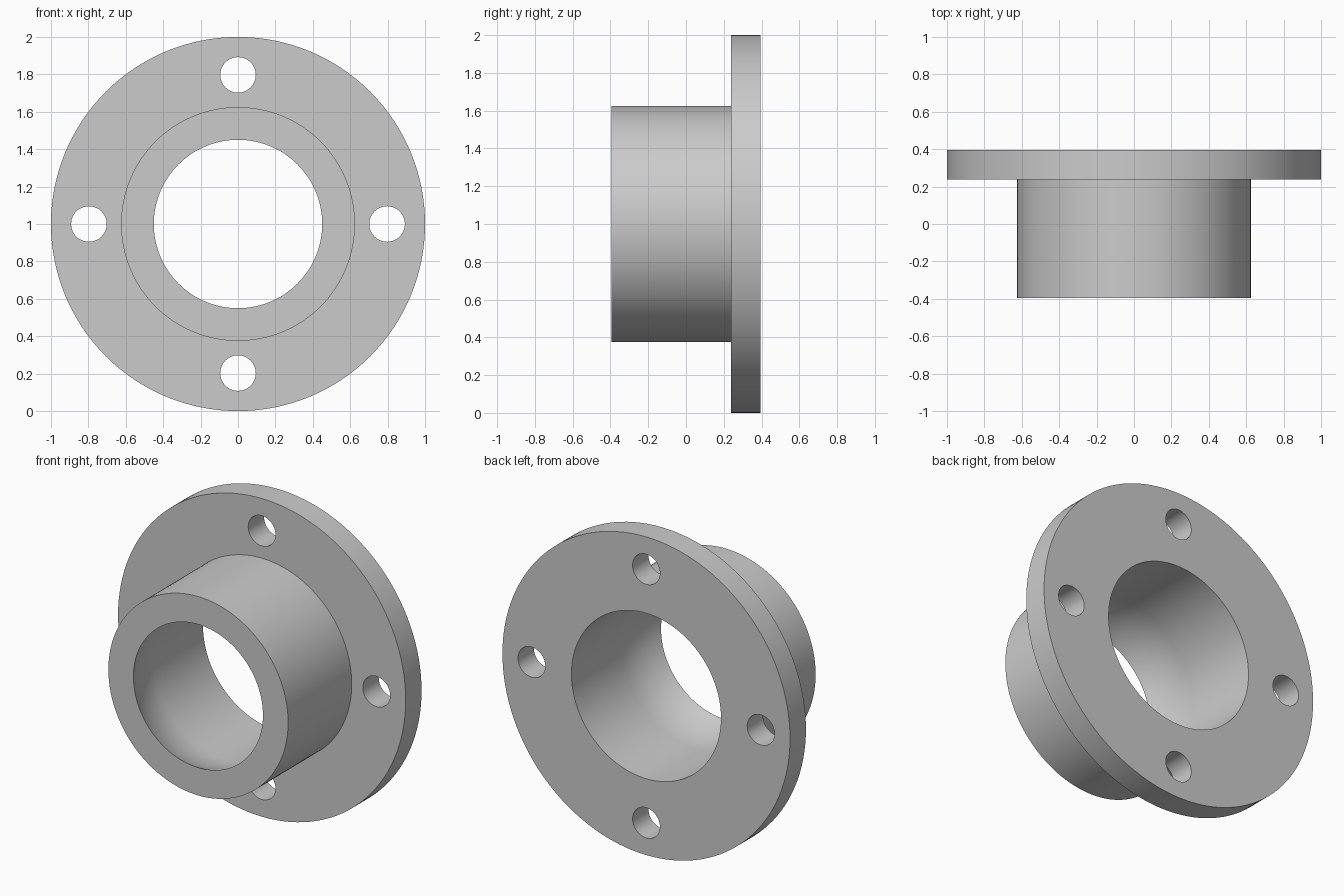
import bpy, bmesh, math
from mathutils import Matrix, Vector

if "Cube" in bpy.data.objects:
    bpy.data.objects.remove(bpy.data.objects["Cube"])

SEGMENTS = 128
FRONT, STEP, BACK = -0.395, 0.237, 0.395   # positions along y
FLANGE_R, HUB_R = 1.0, 0.625
BORE_FRONT, BORE_BACK = 0.45, 0.52
HOLE_R, HOLE_CIRCLE = 0.095, 0.797

grey = bpy.data.materials.new("plain grey")
grey.diffuse_color = (0.6, 0.6, 0.6, 1)
grey.use_nodes = True
grey.node_tree.nodes["Principled BSDF"].inputs["Base Color"].default_value = grey.diffuse_color


def make_object(name, bm):
    bmesh.ops.recalc_face_normals(bm, faces=bm.faces)
    mesh = bpy.data.meshes.new(name)
    bm.to_mesh(mesh)
    bm.free()
    mesh.materials.append(grey)
    obj = bpy.data.objects.new(name, mesh)
    bpy.context.collection.objects.link(obj)
    return obj


# Profile as (radius, y): outside of hub and flange, then the bore
profile = [(BORE_FRONT, FRONT), (HUB_R, FRONT), (HUB_R, STEP),
           (FLANGE_R, STEP), (FLANGE_R, BACK), (BORE_BACK, BACK)]
# Bore runs straight, then curves gently inward to the front rim
CURVE = 0.30
for i in range(8):
    t = i / 8
    profile.append((BORE_BACK - (BORE_BACK - BORE_FRONT) * t * t,
                    FRONT + CURVE * (1 - t)))

# Flange with hub: the closed profile turned around the y axis
bm = bmesh.new()
rings = []
for s in range(SEGMENTS):
    a = 2 * math.pi * s / SEGMENTS
    rings.append([bm.verts.new((r * math.cos(a), y, 1 + r * math.sin(a)))
                  for r, y in profile])
n = len(profile)
for s in range(SEGMENTS):
    p, q = rings[s], rings[(s + 1) % SEGMENTS]
    for i in range(n):
        j = (i + 1) % n
        bm.faces.new((p[i], p[j], q[j], q[i]))
flange = make_object("flange_with_hub", bm)

# Four bolt hole cutters
bm = bmesh.new()
for k in range(4):
    a = k * math.pi / 2
    centre = Vector((HOLE_CIRCLE * math.cos(a), (STEP + BACK) / 2,
                     1 + HOLE_CIRCLE * math.sin(a)))
    bmesh.ops.create_cone(bm, cap_ends=True, segments=48, radius1=HOLE_R,
                          radius2=HOLE_R, depth=0.4,
                          matrix=Matrix.Translation(centre)
                          @ Matrix.Rotation(math.pi / 2, 4, 'X'))
cutter = make_object("bolt_hole_cutter", bm)
cutter.hide_render = True

# Cut the bolt holes, then smooth the round surfaces
cut = flange.modifiers.new("bolt holes", 'BOOLEAN')
cut.operation = 'DIFFERENCE'
cut.solver = 'EXACT'
cut.object = cutter
bpy.context.view_layer.objects.active = flange
flange.select_set(True)
bpy.ops.object.modifier_apply(modifier=cut.name)
bpy.data.objects.remove(cutter)
bpy.ops.object.shade_smooth_by_angle(angle=math.radians(25))
